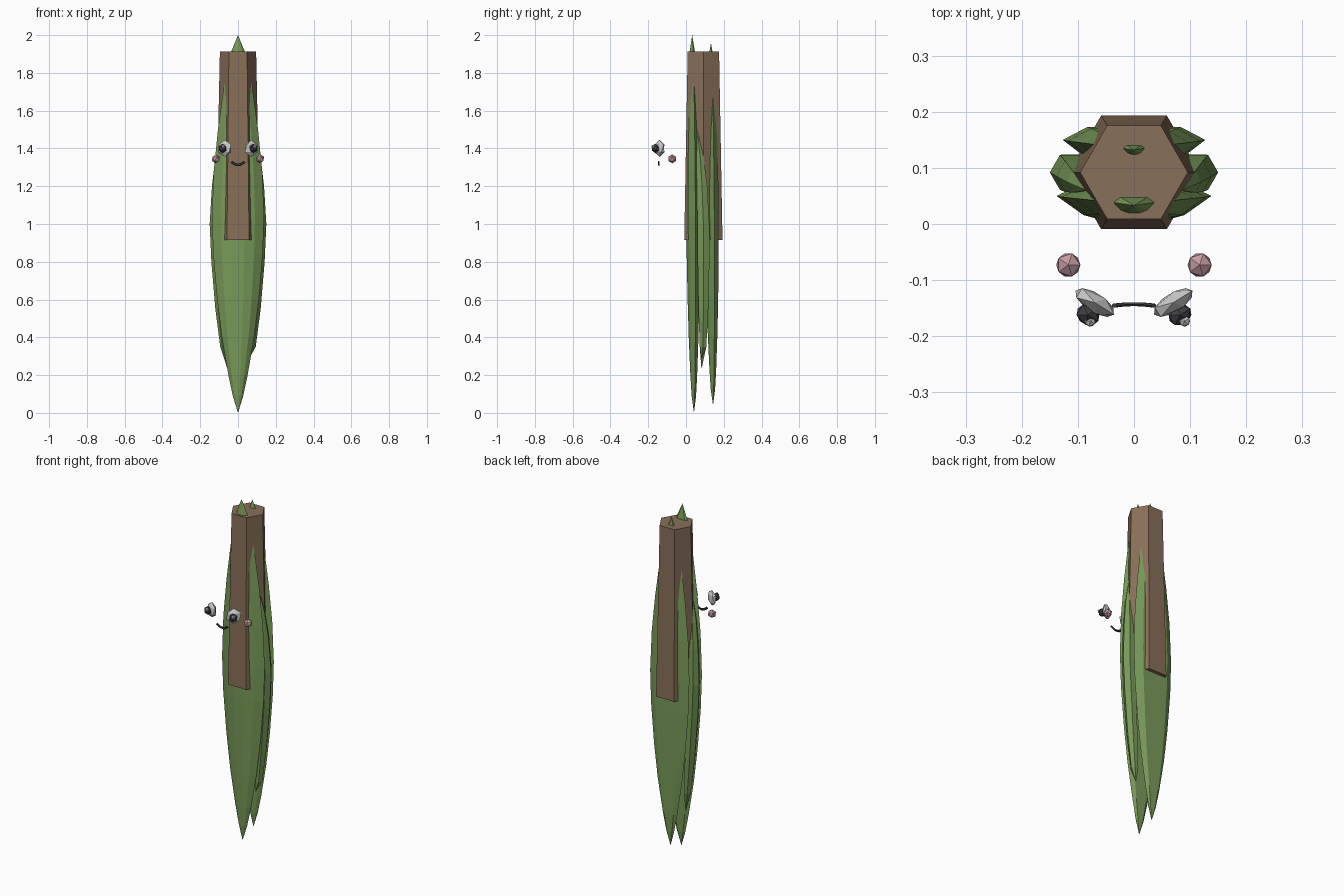
import bpy, bmesh
from math import radians, cos, sin, pi, atan2
from mathutils import Matrix, Vector

if "Cube" in bpy.data.objects:
    bpy.data.objects.remove(bpy.data.objects["Cube"])


def material(name, rgb):
    m = bpy.data.materials.new(name)
    m.diffuse_color = (*rgb, 1)
    m.use_nodes = True
    m.node_tree.nodes["Principled BSDF"].inputs["Base Color"].default_value = m.diffuse_color
    return m


BARK = material("bark", (0.25, 0.16, 0.10))
LEAF = material("leaf_green", (0.19, 0.33, 0.10))
WHITE = material("eye_white", (0.8, 0.8, 0.8))
DARK = material("dark", (0.05, 0.05, 0.06))
PINK = material("blush", (0.55, 0.33, 0.36))


def add_mesh(name, bm, mat):
    bmesh.ops.recalc_face_normals(bm, faces=bm.faces)
    me = bpy.data.meshes.new(name)
    bm.to_mesh(me)
    bm.free()
    me.materials.append(mat)
    ob = bpy.data.objects.new(name, me)
    bpy.context.collection.objects.link(ob)
    return ob


def loft(name, rings, mat, tips=None):
    """Skin a list of point rings; close with tips (points) or flat caps."""
    bm = bmesh.new()
    vr = [[bm.verts.new(p) for p in r] for r in rings]
    n = len(vr[0])
    for a, b in zip(vr, vr[1:]):
        for i in range(n):
            j = (i + 1) % n
            bm.faces.new((a[i], a[j], b[j], b[i]))
    for k, ring in enumerate((vr[0], vr[-1])):
        if tips:
            t = bm.verts.new(tips[k])
            for i in range(n):
                bm.faces.new((ring[i], ring[(i + 1) % n], t))
        else:
            bm.faces.new(ring)
    return add_mesh(name, bm, mat)


# Trunk: tapered hexagonal block
def hexagon(r, z):
    return [(r * cos(i * pi / 3), 0.092 + r * sin(i * pi / 3), z) for i in range(6)]


loft("trunk", [hexagon(0.117, 0.915), hexagon(0.096, 1.912)], BARK)

# Long leaves: fraction of height against fraction of width
SHAPE = [(0.045, 0.2), (0.1, 0.37), (0.2, 0.62), (0.3, 0.8), (0.42, 0.95), (0.52, 1.0),
         (0.64, 0.93), (0.75, 0.77), (0.86, 0.55), (0.955, 0.27)]
SECTION = [(-1, .35), (-.65, 1), (.65, 1), (1, .35), (.65, -.6), (.25, -1), (-.25, -1), (-.65, -.6)]


def leaf(name, z0, z1, width, depth, y0, y1):
    rings = []
    for t, w in SHAPE:
        z, y = z0 + (z1 - z0) * t, y0 + (y1 - y0) * t
        rings.append([(u * w * width, y + v * depth * w ** 0.7, z) for u, v in SECTION])
    loft(name, rings, LEAF, [(0, y0, z0), (0, y1, z1)])


leaf("front_leaf", 0.0, 2.0, 0.138, 0.036, 0.042, 0.033)
leaf("back_leaf", 0.04, 1.96, 0.127, 0.036, 0.143, 0.132)

# Shorter side leaves: (z, centre x, centre y, radius x, radius y)
SIDE = [(0.35, 0.072, 0.09, 0.022, 0.02), (0.55, 0.09, 0.092, 0.03, 0.03),
        (0.8, 0.107, 0.093, 0.034, 0.036), (1.0, 0.114, 0.092, 0.036, 0.036),
        (1.2, 0.108, 0.085, 0.03, 0.032), (1.35, 0.098, 0.075, 0.022, 0.022)]
for s, side in ((-1, "left"), (1, "right")):
    low = 0.23 if s < 0 else 0.28
    rings = [[(s * (x + rx * cos(i * pi / 3)), y + ry * sin(i * pi / 3), z) for i in range(6)]
             for z, x, y, rx, ry in SIDE]
    loft(side + "_side_leaf", rings, LEAF, [(s * 0.055, 0.082, low), (s * 0.085, 0.06, 1.5)])


# Face: faceted gems floating in front of the trunk
def gem(name, loc, scale, turn, mat):
    bm = bmesh.new()
    bmesh.ops.create_icosphere(bm, subdivisions=1, radius=1)
    bm.transform(Matrix.Translation(loc) @ Matrix.Rotation(turn, 4, 'Z')
                 @ Matrix.Diagonal((*scale, 1)))
    add_mesh(name, bm, mat)


for s, side in ((-1, "left"), (1, "right")):
    turn = s * radians(32)
    gem(side + "_eye", Vector((s * 0.07, -0.14, 1.40)), (0.045, 0.019, 0.045), turn, WHITE)
    gem(side + "_pupil", Vector((s * 0.082, -0.162, 1.40)), (0.024, 0.02, 0.025), turn, DARK)
    gem(side + "_eye_glint", Vector((s * 0.084 + 0.006, -0.173, 1.41)), (0.011, 0.011, 0.011),
        turn, WHITE)
    gem(side + "_cheek", Vector((s * 0.117, -0.073, 1.345)), (0.024,) * 3, 0, PINK)

# Smile: thin bent tube
rings = []
for i in range(9):
    x = -0.035 + 0.07 * i / 8
    z = 1.313 + 0.017 * (x / 0.035) ** 2
    a = atan2(2 * 0.017 * x / 0.035 ** 2, 1)
    rings.append([(x - 0.007 * cos(k * pi / 3) * sin(a), -0.143 - 4 * x * x * 0.5
                   + 0.004 * sin(k * pi / 3), z + 0.007 * cos(k * pi / 3) * cos(a))
                  for k in range(6)])
loft("smile", rings, DARK)
